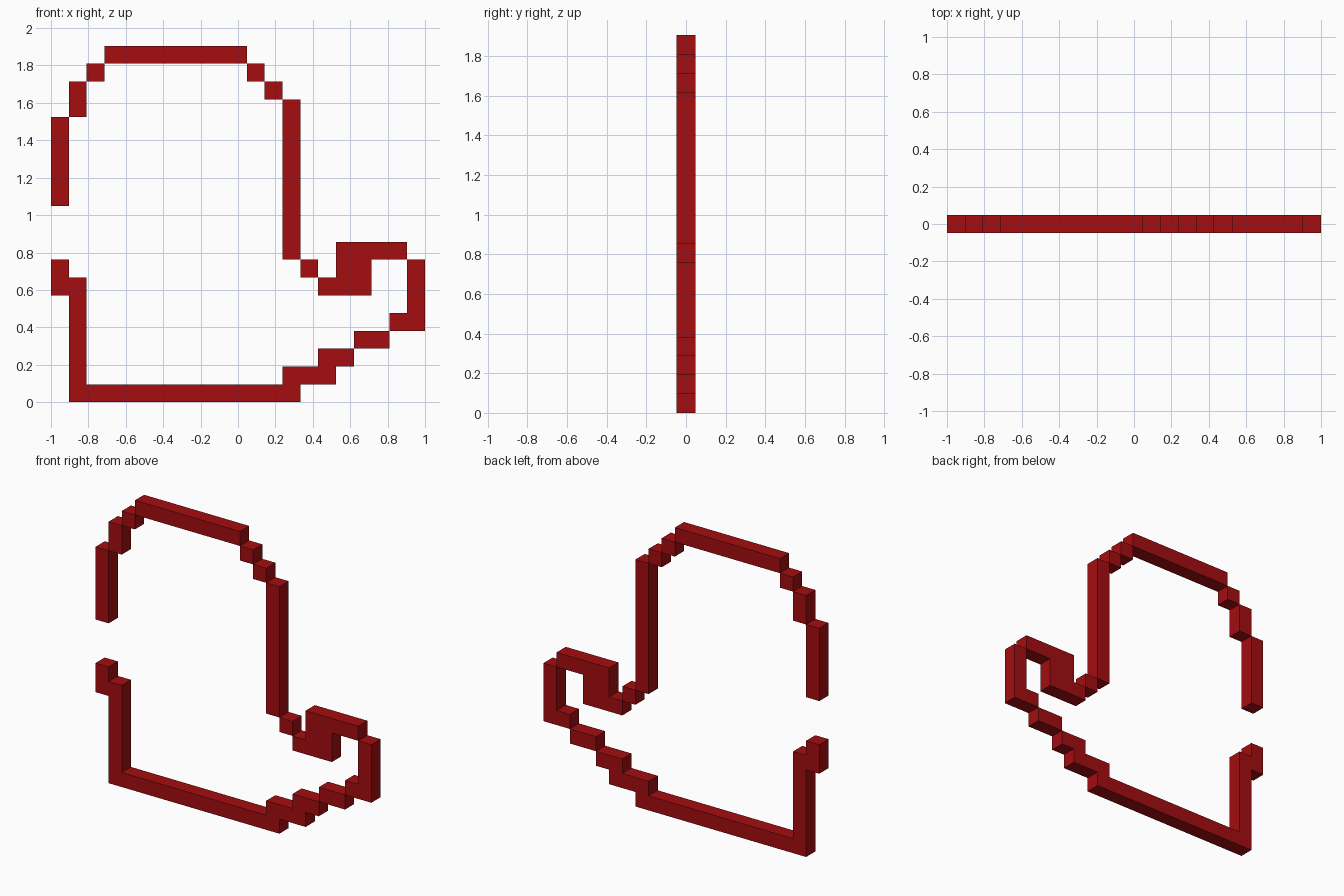
import bpy, bmesh, math

if "Cube" in bpy.data.objects:
    bpy.data.objects.remove(bpy.data.objects["Cube"])

U = 2 / 21          # size of one pixel block
RED = bpy.data.materials.new("dark_red")
RED.diffuse_color = (0.37, 0.004, 0.005, 1)
RED.use_nodes = True
RED.node_tree.nodes["Principled BSDF"].inputs["Base Color"].default_value = RED.diffuse_color


def blocks(name, *runs):
    """Solid slab from runs of grid blocks (first col, last col, first row, last row)."""
    cells = {(c, r) for c0, c1, r0, r1 in runs
             for c in range(c0, c1 + 1) for r in range(r0, r1 + 1)}
    bm = bmesh.new()
    for c, r in sorted(cells):
        x, z = -1 + c * U, r * U
        bm.faces.new([bm.verts.new((x + dx * U, -U / 2, z + dz * U))
                      for dx, dz in ((0, 0), (1, 0), (1, 1), (0, 1))])
    # merge the blocks into one outline, then give it thickness
    bmesh.ops.remove_doubles(bm, verts=bm.verts, dist=1e-4)
    bmesh.ops.dissolve_limit(bm, angle_limit=math.radians(1),
                             verts=bm.verts, edges=bm.edges)
    ext = bmesh.ops.extrude_face_region(bm, geom=bm.faces[:], use_keep_orig=True)
    bmesh.ops.translate(bm, vec=(0, U, 0),
                        verts=[g for g in ext["geom"] if isinstance(g, bmesh.types.BMVert)])
    bmesh.ops.recalc_face_normals(bm, faces=bm.faces)
    mesh = bpy.data.meshes.new(name)
    bm.to_mesh(mesh)
    bm.free()
    mesh.materials.append(RED)
    ob = bpy.data.objects.new(name, mesh)
    bpy.context.collection.objects.link(ob)


# rounded top and its stepped corners
blocks("top_bar", (3, 10, 19, 19))
blocks("top_left_step", (2, 2, 18, 18))
blocks("upper_left_step", (1, 1, 16, 17))
blocks("upper_left_side", (0, 0, 11, 15))
blocks("top_right_step", (11, 11, 18, 18))
blocks("upper_right_step", (12, 12, 17, 17))
blocks("right_side", (13, 13, 8, 16))

# small hook and nose on the right
blocks("hook_step", (14, 14, 7, 7))
blocks("hook", (15, 17, 6, 6), (16, 17, 7, 7), (16, 19, 8, 8))
blocks("nose_end", (20, 20, 4, 7), (19, 19, 4, 4))
blocks("nose_lower_step", (17, 18, 3, 3))

# base with the left upright and the rising steps
blocks("base_frame", (1, 13, 0, 0), (1, 1, 1, 6), (0, 0, 6, 7),
       (13, 15, 1, 1), (15, 16, 2, 2))
